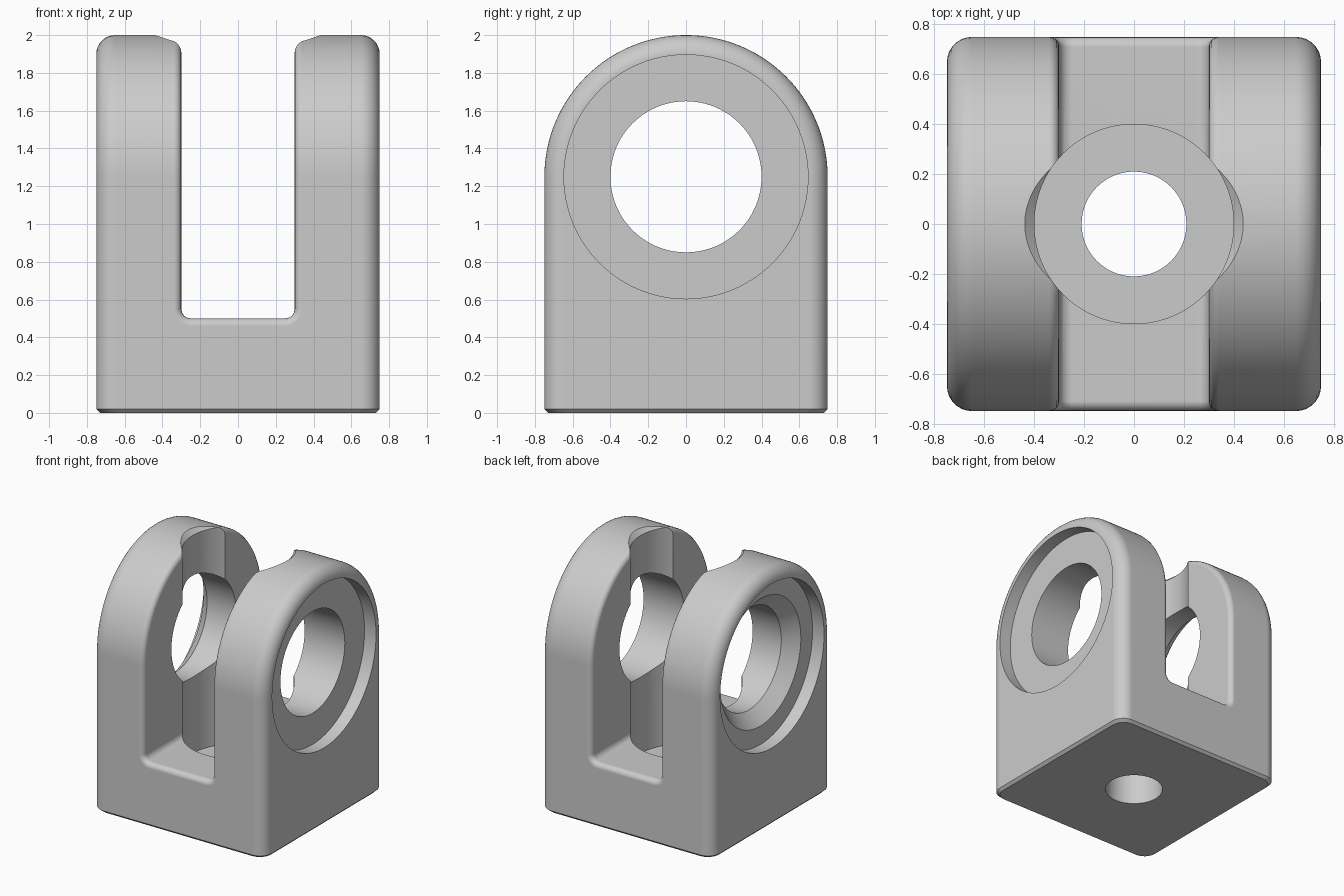
import bpy
import bmesh
from math import sin, cos, pi, radians
from mathutils import Matrix, Vector

HALF = 0.75        # half width of the block
PIVOT = 1.25       # height of the cross hole
ROUND = 0.1        # outer edge radius
CHAMFER = 0.02     # bottom edge chamfer

cube = bpy.data.objects.get("Cube")
if cube:
    bpy.data.objects.remove(cube, do_unlink=True)

steel = bpy.data.materials.new("light_grey_metal")
steel.use_nodes = True
grey = (0.6, 0.6, 0.6, 1)
steel.diffuse_color = grey
steel.node_tree.nodes["Principled BSDF"].inputs["Base Color"].default_value = grey


def finish(bm, name):
    bmesh.ops.recalc_face_normals(bm, faces=bm.faces)
    mesh = bpy.data.meshes.new(name)
    bm.to_mesh(mesh)
    bm.free()
    mesh.materials.append(steel)
    obj = bpy.data.objects.new(name, mesh)
    bpy.context.collection.objects.link(obj)
    return obj


def lathe(name, profile, axis, center, steps):
    """Spin (radius, position) points around the x or z axis."""
    bm = bmesh.new()
    along = Vector(axis)
    out = Vector((0, 0, 1)) if along.x else Vector((1, 0, 0))
    verts = [bm.verts.new(Vector(center) + out * r + along * p) for r, p in profile]
    edges = [bm.edges.new(pair) for pair in zip(verts, verts[1:])]
    bmesh.ops.spin(bm, geom=verts + edges, cent=center, axis=axis,
                   angle=2 * pi, steps=steps, use_duplicate=False)
    bmesh.ops.remove_doubles(bm, verts=bm.verts, dist=0.0001)
    return finish(bm, name)


def apply_modifier(obj, kind, **settings):
    mod = obj.modifiers.new(kind.lower(), kind)
    for key, value in settings.items():
        setattr(mod, key, value)
    bpy.context.view_layer.objects.active = obj
    bpy.ops.object.modifier_apply(modifier=mod.name)


def cut(obj, cutter):
    apply_modifier(obj, "BOOLEAN", operation="DIFFERENCE", solver="EXACT", object=cutter)
    bpy.data.objects.remove(cutter, do_unlink=True)


# Arched block, lofted across its width with rounded outer edges
def arch(x, inset, steps=64):
    r = HALF - inset
    points = [(x, -r, CHAMFER)]
    points += [(x, -r * cos(pi * i / steps), PIVOT + r * sin(pi * i / steps))
               for i in range(steps + 1)]
    return points + [(x, r, CHAMFER)]


quarter = [pi / 2 * k / 8 for k in range(9)]
half = [(HALF - ROUND + ROUND * sin(t), ROUND * (1 - cos(t))) for t in quarter]
sections = [(-x, d) for x, d in reversed(half)] + half

bm = bmesh.new()
rings = [[bm.verts.new(p) for p in arch(x, d)] for x, d in sections]
for a, b in zip(rings, rings[1:]):
    for i in range(len(a) - 1):
        bm.faces.new((a[i], a[i + 1], b[i + 1], b[i]))
for ring in (rings[0], rings[-1]):
    bm.faces.new(ring)

# Chamfered bottom
border = [e for e in bm.edges if e.is_boundary]
geom = bmesh.ops.extrude_edge_only(bm, edges=border)["geom"]
shrink = (HALF - CHAMFER) / HALF
for v in (g for g in geom if isinstance(g, bmesh.types.BMVert)):
    v.co = (v.co.x * shrink, v.co.y * shrink, 0)
bmesh.ops.edgeloop_fill(bm, edges=[e for e in bm.edges if e.is_boundary])
body = finish(bm, "clevis_body")

# Slot between the two arms, with rounded floor corners
slot_half, floor, corner = 0.3, 0.5, 0.05
right = [(slot_half - corner + corner * sin(t), floor + corner - corner * cos(t))
         for t in quarter[::2]] + [(slot_half, 2.3)]
outline = [(-x, z) for x, z in reversed(right)] + right
bm = bmesh.new()
face = bm.faces.new([bm.verts.new((x, -1, z)) for x, z in outline])
geom = bmesh.ops.extrude_face_region(bm, geom=[face])["geom"]
bmesh.ops.translate(bm, vec=(0, 2, 0),
                    verts=[g for g in geom if isinstance(g, bmesh.types.BMVert)])
cut(body, finish(bm, "slot_cutter"))

# Rounded slot edges
apply_modifier(body, "BEVEL", width=0.04, segments=4, limit_method="ANGLE",
               angle_limit=radians(60), use_clamp_overlap=False)

# Vertical counterbore with a narrower hole through the base
bore = [(0, -0.1), (0.21, -0.1), (0.21, 0.25), (0.4, 0.25),
        (0.4, 1.965), (0.46, 2.02), (0.46, 2.2), (0, 2.2)]
cut(body, lathe("bore_cutter", bore, (0, 0, 1), (0, 0, 0), 80))

# Cross hole with a shallow recess on each side, countersunk on one
cross = [(0, -0.9), (0.646, -0.9), (0.646, -0.65), (0.5, -0.65), (0.4, -0.55),
         (0.4, 0.65), (0.646, 0.65), (0.646, 0.9), (0, 0.9)]
cut(body, lathe("cross_hole_cutter", cross, (1, 0, 0), (0, 0, PIVOT), 96))

# Smooth curved faces, crisp cut edges
bpy.ops.object.select_all(action="DESELECT")
body.select_set(True)
bpy.context.view_layer.objects.active = body
bpy.ops.object.shade_smooth_by_angle(angle=radians(30))
normals = body.modifiers.new("weighted_normals", "WEIGHTED_NORMAL")
normals.keep_sharp = True
